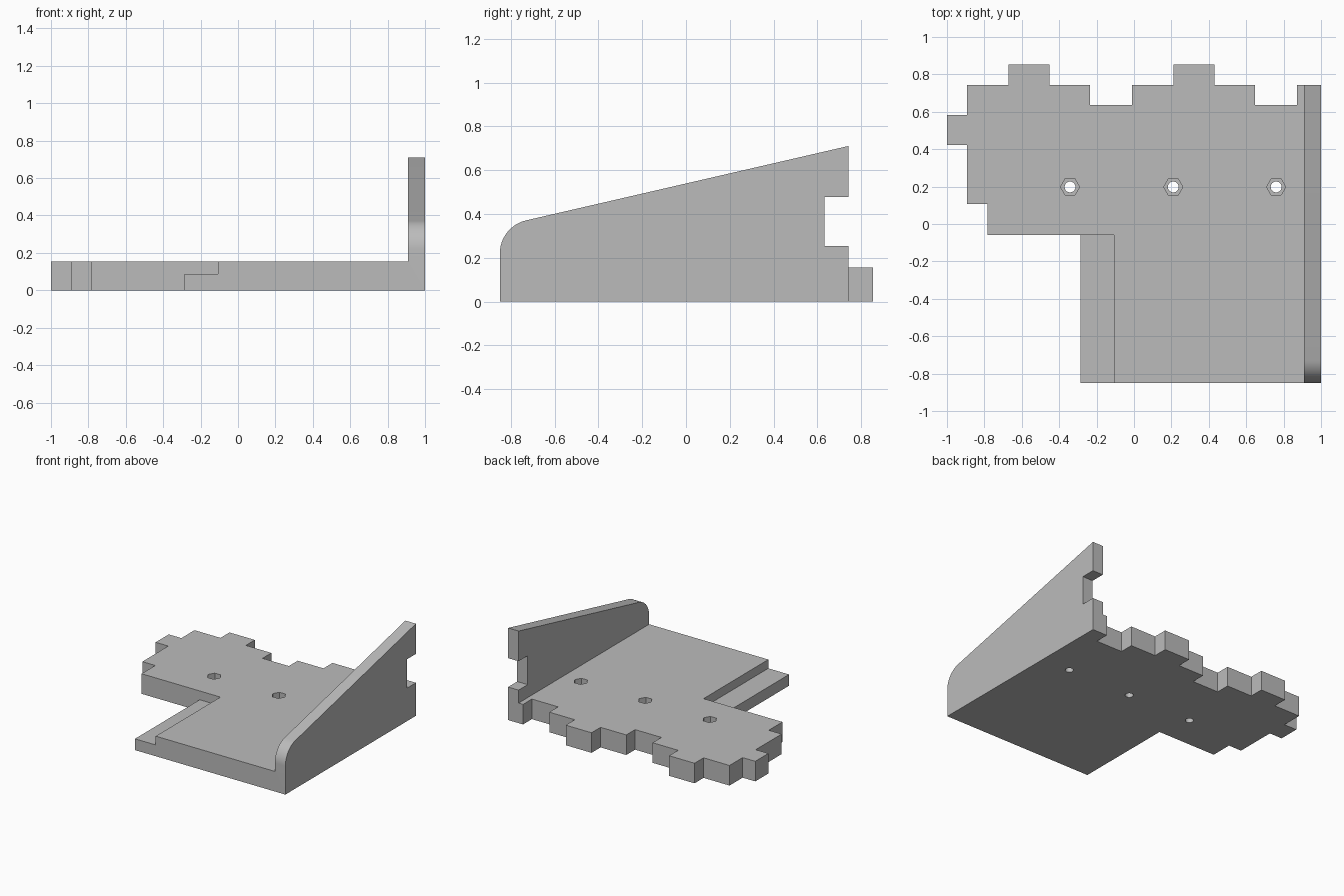
import bpy, bmesh, math
from mathutils import Vector

if "Cube" in bpy.data.objects:
    bpy.data.objects.remove(bpy.data.objects["Cube"])

grey = bpy.data.materials.new("plain grey")
grey.diffuse_color = (0.5, 0.5, 0.5, 1)
grey.use_nodes = True
grey.node_tree.nodes["Principled BSDF"].inputs["Base Color"].default_value = grey.diffuse_color


def prism(name, points, direction):
    """Extrude a flat outline along a direction into a closed solid."""
    bm = bmesh.new()
    face = bm.faces.new([bm.verts.new(p) for p in points])
    out = bmesh.ops.extrude_face_region(bm, geom=[face])
    moved = [v for v in out["geom"] if isinstance(v, bmesh.types.BMVert)]
    bmesh.ops.translate(bm, verts=moved, vec=Vector(direction))
    bmesh.ops.recalc_face_normals(bm, faces=bm.faces)
    mesh = bpy.data.meshes.new(name)
    bm.to_mesh(mesh)
    bm.free()
    mesh.materials.append(grey)
    obj = bpy.data.objects.new(name, mesh)
    bpy.context.collection.objects.link(obj)
    return obj


def ring(x, y, z, radius, sides):
    return [(x + radius * math.cos(math.tau * i / sides),
             y + radius * math.sin(math.tau * i / sides), z) for i in range(sides)]


def combine(target, tool, operation):
    mod = target.modifiers.new(operation.lower(), "BOOLEAN")
    mod.operation = operation
    mod.solver = "EXACT"
    mod.object = tool
    bpy.context.view_layer.objects.active = target
    bpy.ops.object.modifier_apply(modifier=mod.name)
    bpy.data.objects.remove(tool, do_unlink=True)


# Base plate with finger-joint tabs along the back and left edges
outline = [(-.285, -.85), (.95, -.85), (.95, .743), (.872, .743), (.872, .635),
           (.648, .635), (.648, .743), (.43, .743), (.43, .853), (.21, .853),
           (.21, .743), (-.01, .743), (-.01, .635), (-.235, .635), (-.235, .743),
           (-.453, .743), (-.453, .853), (-.67, .853), (-.67, .743), (-.892, .743),
           (-.892, .583), (-1, .583), (-1, .423), (-.892, .423), (-.892, .107),
           (-.782, .107), (-.782, -.06), (-.285, -.06)]
plate = prism("bracket_plate", [(x, y, 0) for x, y in outline], (0, 0, .155))

# Side wall with a sloped top, rounded front corner and a rear notch
slope = math.atan2(.34, 1.47)
radius, cy, cz = .155, -.695, .22
profile = [(-.85, 0), (.743, 0), (.743, .255), (.632, .255), (.632, .478),
           (.743, .478), (.743, .711)]
for i in range(17):
    a = math.pi / 2 + slope + (math.pi / 2 - slope) * i / 16
    profile.append((cy + radius * math.cos(a), cz + radius * math.sin(a)))
wall = prism("side_wall", [(.91, y, z) for y, z in profile], (.09, 0, 0))
combine(plate, wall, "UNION")

# Lowered ledge along the front left edge
ledge = prism("ledge_cutter", [(-.4, -.95, .087), (-.108, -.95, .087),
                               (-.108, -.06, .087), (-.4, -.06, .087)], (0, 0, .2))
combine(plate, ledge, "DIFFERENCE")

# Three screw holes with hexagonal nut pockets
for x in (-.342, .21, .76):
    combine(plate, prism("hole_cutter", ring(x, .198, -.1, .029, 32), (0, 0, .4)), "DIFFERENCE")
    combine(plate, prism("nut_cutter", ring(x, .198, .085, .051, 6), (0, 0, .2)), "DIFFERENCE")

# Merge leftover flat seams, then smooth only the curved faces
bm = bmesh.new()
bm.from_mesh(plate.data)
bmesh.ops.remove_doubles(bm, verts=bm.verts, dist=.0001)
bmesh.ops.dissolve_limit(bm, angle_limit=.01, verts=bm.verts, edges=bm.edges)
bm.to_mesh(plate.data)
bm.free()
bpy.context.view_layer.objects.active = plate
plate.select_set(True)
bpy.ops.object.shade_smooth_by_angle(angle=math.radians(30))
